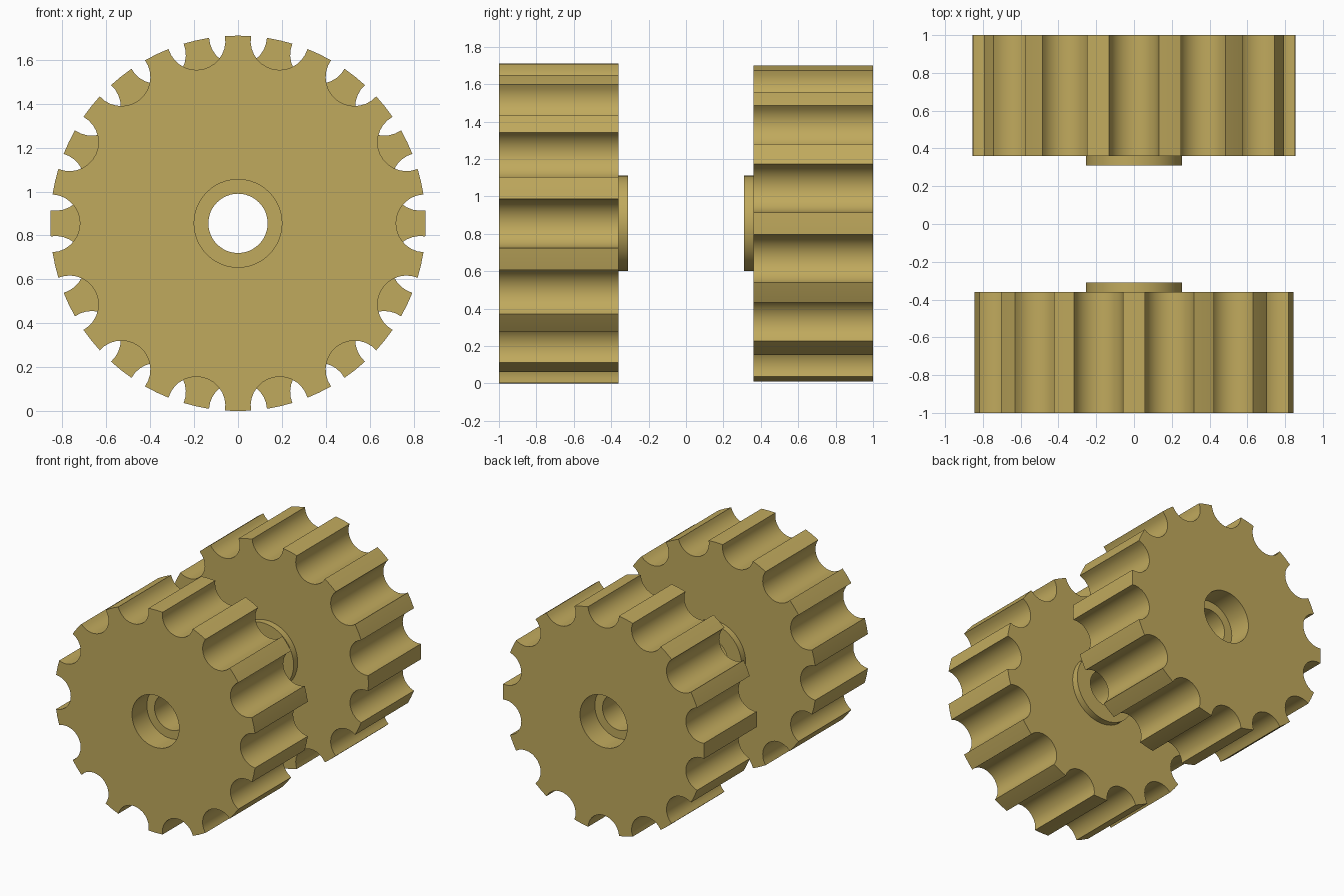
import bpy, bmesh
from math import pi, cos, sin, acos, asin

if "Cube" in bpy.data.objects:
    bpy.data.objects.remove(bpy.data.objects["Cube"])

R = 0.855           # wheel radius, also axle height
TEETH = 14
NOTCH_C, NOTCH_R = 0.852, 0.132   # notch circle: distance from axle, radius


def circle(r, n=48):
    return [(r * cos(2 * pi * i / n), r * sin(2 * pi * i / n)) for i in range(n)]


def notched_outline(phase, steps=14):
    # scalloped rim: round notches separated by short arc lands
    pts = []
    d = (R * R + NOTCH_C ** 2 - NOTCH_R ** 2) / (2 * NOTCH_C)
    half = acos(d / R)                          # half angle of notch mouth
    h = R * sin(half)
    sweep = pi - acos((d - NOTCH_C) / NOTCH_R)  # arc half angle around its bottom
    for k in range(TEETH):
        a = phase + 2 * pi * k / TEETH
        for i in range(steps + 1):
            t = -sweep + 2 * sweep * i / steps
            u, v = NOTCH_C - NOTCH_R * cos(t), NOTCH_R * sin(t)
            pts.append((u * cos(a) - v * sin(a), u * sin(a) + v * cos(a)))
        land = a + pi / TEETH                   # middle of the land
        pts.append((R * cos(land), R * sin(land)))
    return pts


def wheel(name, side, phase):
    bm = bmesh.new()

    def ring(pts, y):
        return [bm.verts.new((x, side * y, z + R)) for x, z in pts]

    def edges(vs):
        out = []
        for a, b in zip(vs, vs[1:] + vs[:1]):
            out.append(bm.edges.get((a, b)) or bm.edges.new((a, b)))
        return out

    def bridge(a, b):
        n = len(a)
        for i in range(n):
            j = (i + 1) % n
            bm.faces.new((a[i], a[j], b[j], b[i]))

    rim = notched_outline(phase)
    rim_out, rim_in = ring(rim, 1.0), ring(rim, 0.36)
    # hub boss, through bore and outer counterbore, in order
    hub = [ring(circle(r), y) for r, y in
           ((0.255, 0.36), (0.255, 0.31), (0.135, 0.31),
            (0.135, 0.82), (0.20, 0.82), (0.20, 1.0))]
    bridge(rim_out, rim_in)
    for a, b in zip(hub, hub[1:]):
        bridge(a, b)
    # flat side faces with a round opening
    for outer, inner in ((rim_in, hub[0]), (rim_out, hub[-1])):
        bmesh.ops.triangle_fill(bm, use_beauty=True, normal=(0, 1, 0),
                                edges=edges(outer) + edges(inner))
    bmesh.ops.recalc_face_normals(bm, faces=bm.faces)

    me = bpy.data.meshes.new(name)
    bm.to_mesh(me)
    bm.free()
    me.materials.append(brass)
    ob = bpy.data.objects.new(name, me)
    bpy.context.collection.objects.link(ob)
    bpy.ops.object.select_all(action='DESELECT')
    ob.select_set(True)
    bpy.context.view_layer.objects.active = ob
    bpy.ops.object.shade_smooth_by_angle()
    return ob


brass = bpy.data.materials.new("brass")
brass.diffuse_color = (0.53, 0.40, 0.11, 1)
brass.use_nodes = True
brass.node_tree.nodes["Principled BSDF"].inputs["Base Color"].default_value = brass.diffuse_color

# the two wheels are turned half a tooth from each other
wheel("front_notched_wheel", -1, 0)
wheel("back_notched_wheel", 1, pi / 2)
